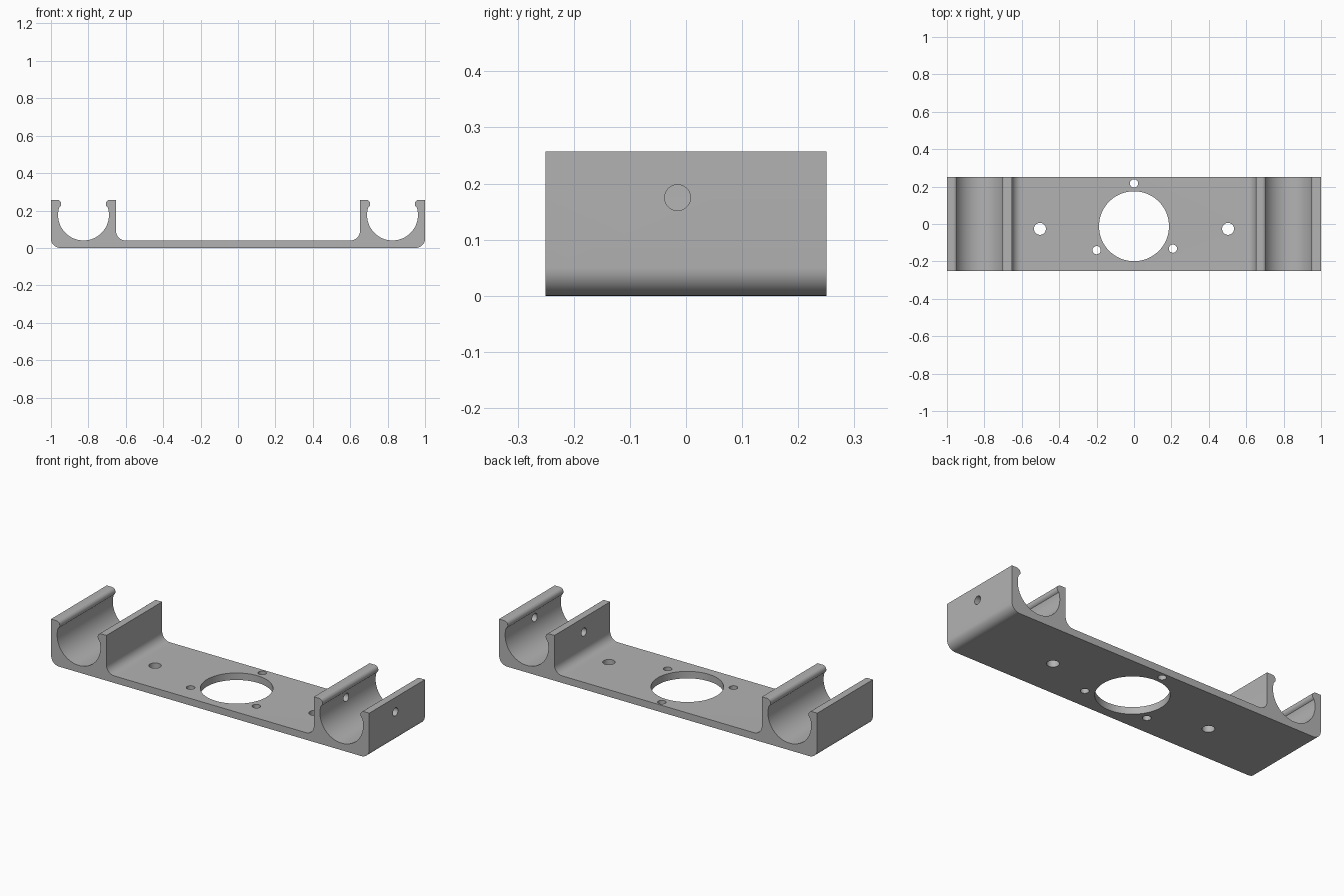
import bpy, bmesh
from math import sin, cos, radians, pi
from mathutils import Matrix, Vector

cube = bpy.data.objects.get("Cube")
if cube:
    bpy.data.objects.remove(cube)

HALF_DEPTH = 0.25
PLATE = 0.04
TOP = 0.257
CLAMP_X, CLAMP_Z, CLAMP_R = 0.826, 0.176, 0.136
WALL_IN = 0.652
FILLET = 0.05
LIP_R = 0.022
LIP_X, LIP_Z = 0.141, TOP - LIP_R  # lip offset from the clamp axis

grey = bpy.data.materials.new("plain grey")
grey.use_nodes = True
colour = (0.45, 0.45, 0.45, 1)
grey.diffuse_color = colour
grey.node_tree.nodes["Principled BSDF"].inputs["Base Color"].default_value = colour


def arc(cx, cz, r, start, end, steps):
    """Points on an arc, angles in degrees."""
    angles = [radians(start + (end - start) * i / steps) for i in range(steps + 1)]
    return [(cx + r * cos(a), cz + r * sin(a)) for a in angles]


def make_object(name, bm):
    bmesh.ops.recalc_face_normals(bm, faces=bm.faces)
    mesh = bpy.data.meshes.new(name)
    bm.to_mesh(mesh)
    bm.free()
    obj = bpy.data.objects.new(name, mesh)
    bpy.context.collection.objects.link(obj)
    mesh.materials.append(grey)
    return obj


def drill(bm, centre, radius, length, axis, sides=48):
    """Add one drill cylinder along the given axis."""
    turn = Matrix.Rotation(pi / 2, 4, "Y") if axis == "X" else Matrix()
    bmesh.ops.create_cone(bm, cap_ends=True, segments=sides, radius1=radius,
                          radius2=radius, depth=length,
                          matrix=Matrix.Translation(Vector(centre)) @ turn)


# Half profile: plate, inner wall, round cradle with lips, outer wall
half = arc(WALL_IN - FILLET, PLATE + FILLET, FILLET, -90, 0, 10)
half += [(WALL_IN, TOP)]
half += arc(CLAMP_X - LIP_X, LIP_Z, LIP_R, 90, -61, 14)
half += arc(CLAMP_X, CLAMP_Z, CLAMP_R, 163, 377, 48)
half += arc(CLAMP_X + LIP_X, LIP_Z, LIP_R, 241, 90, 14)
half += [(1, TOP)]
half += arc(1 - FILLET, FILLET, FILLET, 0, -90, 10)
outline = half + [(-x, z) for x, z in reversed(half)]

# Bracket body extruded front to back
bm = bmesh.new()
face = bm.faces.new([bm.verts.new((x, -HALF_DEPTH, z)) for x, z in outline])
sweep = bmesh.ops.extrude_face_region(bm, geom=[face], use_keep_orig=True)
moved = [v for v in sweep["geom"] if isinstance(v, bmesh.types.BMVert)]
bmesh.ops.translate(bm, verts=moved, vec=(0, 2 * HALF_DEPTH, 0))
bracket = make_object("double_clamp_bracket", bm)

# Drills: centre opening, three small holes, two mounting holes, left clamp pin
bm = bmesh.new()
drill(bm, (0, -0.012, 0), 0.187, 0.3, "Z", 96)
for x, y in ((0, 0.217), (-0.2, -0.14), (0.208, -0.132)):
    drill(bm, (x, y, 0), 0.022, 0.3, "Z")
for side in (-1, 1):
    drill(bm, (side * 0.503, -0.026, 0), 0.032, 0.3, "Z")
drill(bm, (CLAMP_X, -0.015, 0.175), 0.023, 0.5, "X")
drills = make_object("hole_drills", bm)
drills.hide_render = True

# Cut the holes, then drop the drills
cut = bracket.modifiers.new("holes", "BOOLEAN")
cut.operation = "DIFFERENCE"
cut.solver = "EXACT"
cut.object = drills
bpy.ops.object.select_all(action="DESELECT")
bpy.context.view_layer.objects.active = bracket
bracket.select_set(True)
bpy.ops.object.modifier_apply(modifier=cut.name)
bpy.data.objects.remove(drills)
bpy.ops.object.shade_smooth_by_angle(angle=radians(30))
